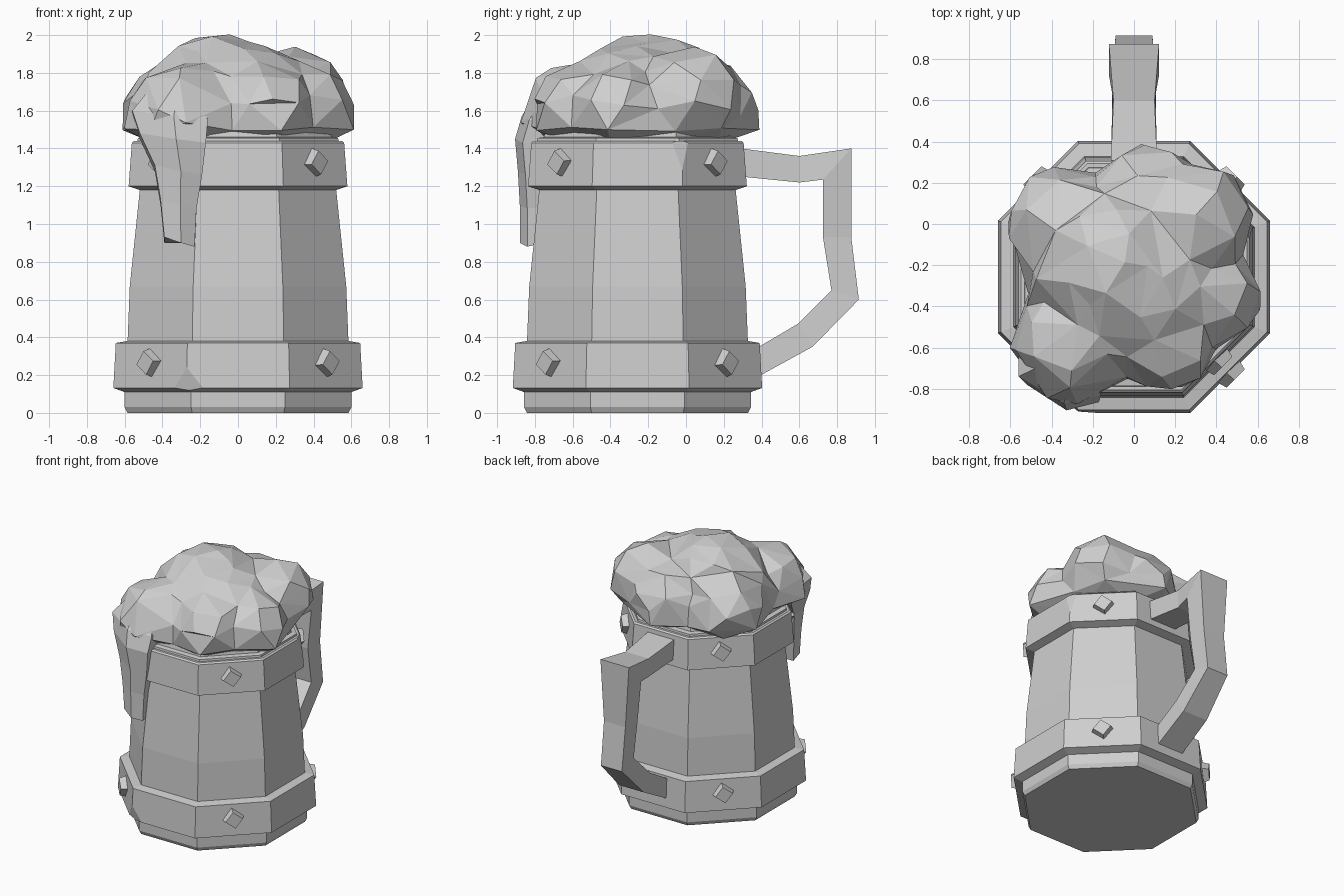
import bpy, bmesh, math, random
from mathutils import Vector, Matrix

random.seed(4)
if "Cube" in bpy.data.objects:
    bpy.data.objects.remove(bpy.data.objects["Cube"], do_unlink=True)

CENTRE_Y = -0.257
SIDES = 8
GREY = (0.62, 0.62, 0.62, 1)

grey = bpy.data.materials.new("plain grey")
grey.use_nodes = True
grey.diffuse_color = GREY
grey.node_tree.nodes["Principled BSDF"].inputs["Base Color"].default_value = GREY


def finish(bm, name):
    bmesh.ops.recalc_face_normals(bm, faces=bm.faces)
    mesh = bpy.data.meshes.new(name)
    bm.to_mesh(mesh)
    bm.free()
    mesh.materials.append(grey)
    obj = bpy.data.objects.new(name, mesh)
    bpy.context.collection.objects.link(obj)
    return obj


def loft(loops, ring=False):
    """Skin a list of equal point loops; cap the ends or join them into a ring."""
    bm = bmesh.new()
    rows = [[bm.verts.new(p) for p in loop] for loop in loops]
    pairs = list(zip(rows, rows[1:]))
    if ring:
        pairs.append((rows[-1], rows[0]))
    else:
        bm.faces.new(rows[0])
        bm.faces.new(rows[-1])
    for a, b in pairs:
        for i in range(len(a)):
            j = (i + 1) % len(a)
            bm.faces.new((a[i], a[j], b[j], b[i]))
    return bm


def corner(k):
    a = math.tau * (k + 0.5) / SIDES
    return Vector((math.cos(a), math.sin(a), 0))


def octagon(apothem, z):
    r = apothem / math.cos(math.pi / SIDES)
    return [corner(k) * r + Vector((0, CENTRE_Y, z)) for k in range(SIDES)]


def turned(profile, ring=False):
    return loft([octagon(a, z) for a, z in profile], ring)


def chip(bm, k, apothem, z, slope):
    """Slice a small nick from one corner of a band."""
    normal = corner(k) + Vector((0, 0, slope))
    cut = bmesh.ops.bisect_plane(bm, geom=bm.verts[:] + bm.edges[:] + bm.faces[:],
                                 plane_co=octagon(apothem, z)[k], plane_no=normal,
                                 clear_outer=True)
    edges = [e for e in cut["geom_cut"] if isinstance(e, bmesh.types.BMEdge)]
    bmesh.ops.edgeloop_fill(bm, edges=edges)


# Mug body and foot
finish(turned([(0.585, 0), (0.6, 0.03), (0.6, 0.11), (0.585, 0.37),
               (0.573, 0.67), (0.52, 1.18), (0.515, 1.3)]), "mug_body")

# Bands with chipped corners
bm = turned([(0.6, 0.11), (0.66, 0.132), (0.647, 0.37), (0.58, 0.382)])
chip(bm, 5, 0.654, 0.24, -0.25)
finish(bm, "lower_band")
bm = turned([(0.52, 1.18), (0.579, 1.2), (0.562, 1.43), (0.55, 1.44)])
chip(bm, 0, 0.57, 1.3, 0.21)
finish(bm, "upper_band")

# Stepped drinking lip
finish(turned([(0.535, 1.42), (0.53, 1.455), (0.495, 1.46), (0.487, 1.5),
               (0.43, 1.5), (0.42, 1.42)], ring=True), "lip")

# Tapered studs on the diagonal faces
for label, apothem, z in (("lower", 0.643, 0.265), ("upper", 0.558, 1.325)):
    for i in range(4):
        turn = math.tau * (i + 0.5) / 4
        out = Vector((math.cos(turn), math.sin(turn), 0))
        bm = bmesh.new()
        place = (Matrix.Translation(out * (apothem + 0.015) + Vector((0, CENTRE_Y, z)))
                 @ Matrix.Rotation(turn, 4, 'Z') @ Matrix.Rotation(math.pi / 2, 4, 'Y')
                 @ Matrix.Rotation(0.15, 4, 'Z'))
        bmesh.ops.create_cone(bm, cap_ends=True, segments=4, radius1=0.085,
                              radius2=0.063, depth=0.08, matrix=place)
        finish(bm, f"{label}_stud_{i + 1}")

# Angular handle: outer y, z, inner y, z, half width
stations = [(0.25, 1.405, 0.25, 1.255, 0.115), (0.6, 1.36, 0.6, 1.22, 0.1),
            (0.875, 1.4, 0.725, 1.235, 0.122), (0.875, 0.93, 0.725, 0.93, 0.092),
            (0.915, 0.6, 0.77, 0.65, 0.09), (0.67, 0.35, 0.59, 0.47, 0.105),
            (0.36, 0.18, 0.36, 0.335, 0.11)]
finish(loft([[(-w, oy, oz), (w, oy, oz), (w, iy, iz), (-w, iy, iz)]
             for oy, oz, iy, iz, w in stations]), "handle")

# Foam: a dome pushed out to the envelope of several lumps, then cut to big facets
lumps = [(-0.11, -0.19, 1.6, 0.4), (-0.34, -0.01, 1.57, 0.27),
         (0.06, 0.08, 1.58, 0.29), (0.3, 0.02, 1.67, 0.26),
         (0.35, -0.34, 1.58, 0.25), (0.15, -0.55, 1.59, 0.25),
         (-0.31, -0.58, 1.57, 0.27)]
middle = Vector((0, -0.25, 1.5))
dome = Vector((0.53, 0.51, 0.45))


def reach(d):
    best = 1 / Vector((d.x / dome.x, d.y / dome.y, d.z / dome.z)).length
    for x, y, z, r in lumps:
        c = Vector((x, y, z)) - middle
        along = c.dot(d)
        gap = r * r - (c.length_squared - along * along)
        if gap > 0:
            best = max(best, along + math.sqrt(gap))
    return best * (1 + min(d.z, 0))


bm = bmesh.new()
bmesh.ops.create_icosphere(bm, subdivisions=4, radius=1)
for v in bm.verts:
    d = v.co.normalized()
    p = middle + d * reach(d) * random.uniform(0.98, 1.04)
    p.z = min(max(p.z, 1.42), 2.0)
    v.co = p
foam = finish(bm, "foam")
facets = foam.modifiers.new("big facets", 'DECIMATE')
facets.ratio = 0.15

# Foam drip over the front: z, left x, right x, front y, back y
drip = [(1.75, -0.35, -0.28, -0.7, -0.5), (1.67, -0.48, -0.2, -0.81, -0.5),
        (1.57, -0.56, -0.16, -0.87, -0.5), (1.45, -0.52, -0.17, -0.905, -0.55),
        (1.28, -0.44, -0.19, -0.89, -0.7), (1.1, -0.41, -0.22, -0.88, -0.74),
        (0.9, -0.39, -0.23, -0.88, -0.76)]
loops = []
for z, l, r, f, b in drip:
    mid = l * 0.45 + r * 0.55
    loops.append([(l, b, z), (l, b * 0.35 + f * 0.65, z + 0.03), (mid, f, z),
                  (r, f + 0.04, z - 0.02), (r, b, z)])
finish(loft(loops), "foam_drip")
